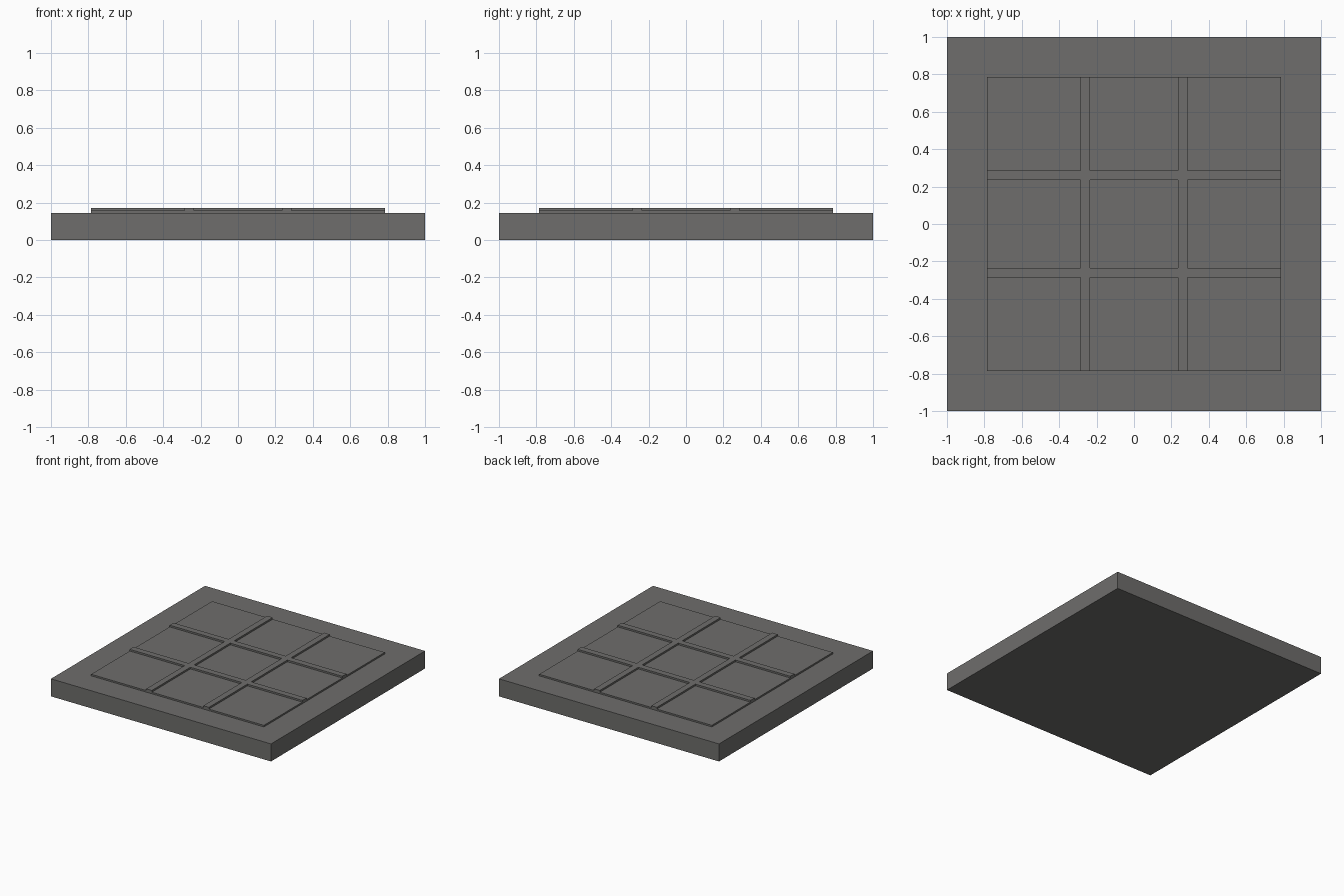
import bpy, bmesh

if "Cube" in bpy.data.objects:
    bpy.data.objects.remove(bpy.data.objects["Cube"])

BASE_TOP, PANEL_TOP, BAR_TOP = 0.144, 0.157, 0.171
# Grid lines: panel, bar, panel, bar, panel
LINES = [-0.785, -0.285, -0.234, 0.234, 0.285, 0.785]

grey = bpy.data.materials.new("warm_dark_grey")
grey.diffuse_color = (0.157, 0.154, 0.149, 1)
grey.use_nodes = True
grey.node_tree.nodes["Principled BSDF"].inputs["Base Color"].default_value = grey.diffuse_color


def finish(name, bm):
    mesh = bpy.data.meshes.new(name)
    bmesh.ops.recalc_face_normals(bm, faces=bm.faces)
    bm.to_mesh(mesh)
    bm.free()
    mesh.materials.append(grey)
    obj = bpy.data.objects.new(name, mesh)
    bpy.context.collection.objects.link(obj)
    return obj


def slab(name, cells, z0, z1):
    """Extrude a set of (x0, x1, y0, y1) cells into one clean solid."""
    bm = bmesh.new()
    for x0, x1, y0, y1 in cells:
        corners = ((x0, y0), (x1, y0), (x1, y1), (x0, y1))
        bm.faces.new([bm.verts.new((x, y, z0)) for x, y in corners])
    bmesh.ops.remove_doubles(bm, verts=bm.verts, dist=1e-5)
    top = bmesh.ops.extrude_face_region(bm, geom=bm.faces[:], use_keep_orig=True)
    verts = [g for g in top["geom"] if isinstance(g, bmesh.types.BMVert)]
    bmesh.ops.translate(bm, verts=verts, vec=(0, 0, z1 - z0))
    return finish(name, bm)


def cell(i, j):
    return LINES[i], LINES[i + 1], LINES[j], LINES[j + 1]


# Base plate
slab("base_plate", [(-1, 1, -1, 1)], 0, BASE_TOP)

# Raised crossing bars, one joined lattice
slab("lattice_bars",
     [cell(i, j) for i in range(5) for j in range(5) if i % 2 or j % 2],
     BASE_TOP, BAR_TOP)

# Nine low panels between the bars
for i in range(0, 5, 2):
    for j in range(0, 5, 2):
        slab(f"panel_{i // 2}_{j // 2}", [cell(i, j)], BASE_TOP, PANEL_TOP)
